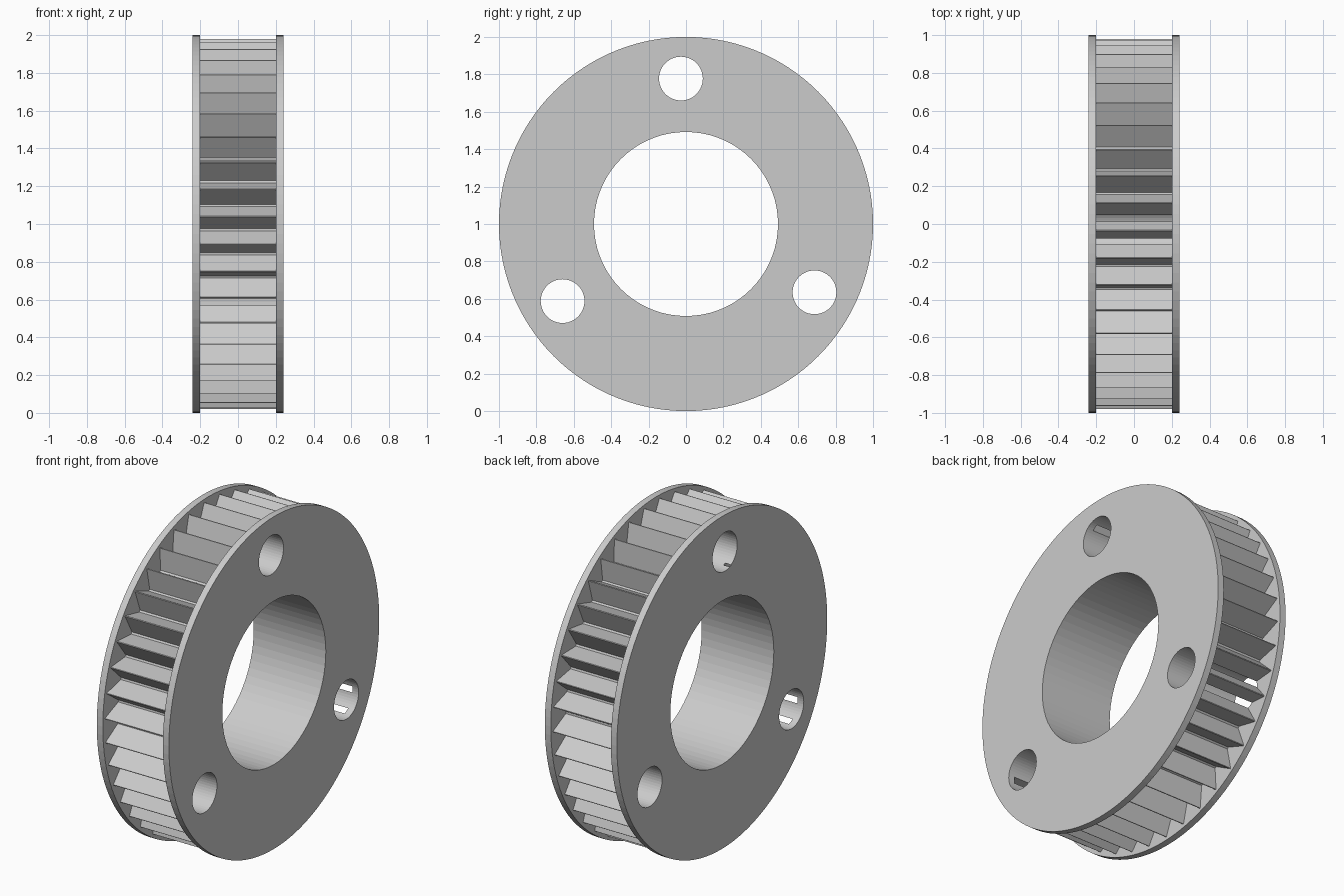
import bpy, bmesh
from math import cos, sin, radians, pi

if "Cube" in bpy.data.objects:
    bpy.data.objects.remove(bpy.data.objects["Cube"])

TEETH = 42
PHASE = radians(92)          # a tooth tip and one bolt hole share this angle
TIP_R, ROOT_R = 0.98, 0.858
FLANGE_IN, FLANGE_OUT = 0.2, 0.24
BORE_R, HOLE_R, HOLE_CIRCLE = 0.492, 0.117, 0.778

grey = bpy.data.materials.new("light grey")
grey.use_nodes = True
colour = (0.6, 0.6, 0.6, 1)
grey.diffuse_color = colour
grey.node_tree.nodes["Principled BSDF"].inputs["Base Color"].default_value = colour


def circle(radius, sides, cy=0.0, cz=1.0):
    return [(cy + radius * cos(2 * pi * i / sides), cz + radius * sin(2 * pi * i / sides))
            for i in range(sides)]


def prism(name, outline, x0, x1):
    """Extrude a closed y-z outline along x."""
    bm = bmesh.new()
    face = bm.faces.new([bm.verts.new((x0, y, z)) for y, z in outline])
    new = bmesh.ops.extrude_face_region(bm, geom=[face])["geom"]
    bmesh.ops.translate(bm, vec=(x1 - x0, 0, 0),
                        verts=[v for v in new if isinstance(v, bmesh.types.BMVert)])
    bmesh.ops.recalc_face_normals(bm, faces=bm.faces)
    mesh = bpy.data.meshes.new(name)
    bm.to_mesh(mesh)
    bm.free()
    mesh.materials.append(grey)
    obj = bpy.data.objects.new(name, mesh)
    bpy.context.collection.objects.link(obj)
    return obj


def cut(obj, cutters):
    bpy.context.view_layer.objects.active = obj
    for cutter in cutters:
        mod = obj.modifiers.new("cut", 'BOOLEAN')
        mod.operation = 'DIFFERENCE'
        mod.solver = 'EXACT'
        mod.object = cutter
        bpy.ops.object.modifier_apply(modifier=mod.name)


# Toothed ring: sharp tips with narrow flat roots
pitch = 2 * pi / TEETH
tip_half, root_half = radians(0.12), radians(0.4)
tooth = [(-tip_half, TIP_R), (tip_half, TIP_R),
         (pitch / 2 - root_half, ROOT_R), (pitch / 2 + root_half, ROOT_R)]
gear = []
for i in range(TEETH):
    for offset, r in tooth:
        a = PHASE + i * pitch + offset
        gear.append((r * cos(a), 1 + r * sin(a)))
parts = [prism("toothed_ring", gear, -FLANGE_IN, FLANGE_IN)]

# Side flanges
for side, label in ((1, "left"), (-1, "right")):
    parts.append(prism(label + "_flange", circle(1, 120), side * FLANGE_IN, side * FLANGE_OUT))

# Bore and three bolt holes, cut through everything
cutters = [prism("bore_cutter", circle(BORE_R, 72), -0.5, 0.5)]
for i in range(3):
    a = PHASE + i * 2 * pi / 3
    cutters.append(prism("bolt_hole_cutter",
                         circle(HOLE_R, 48, HOLE_CIRCLE * cos(a), 1 + HOLE_CIRCLE * sin(a)),
                         -0.5, 0.5))
for part in parts:
    cut(part, cutters)
for cutter in cutters:
    bpy.data.objects.remove(cutter)
